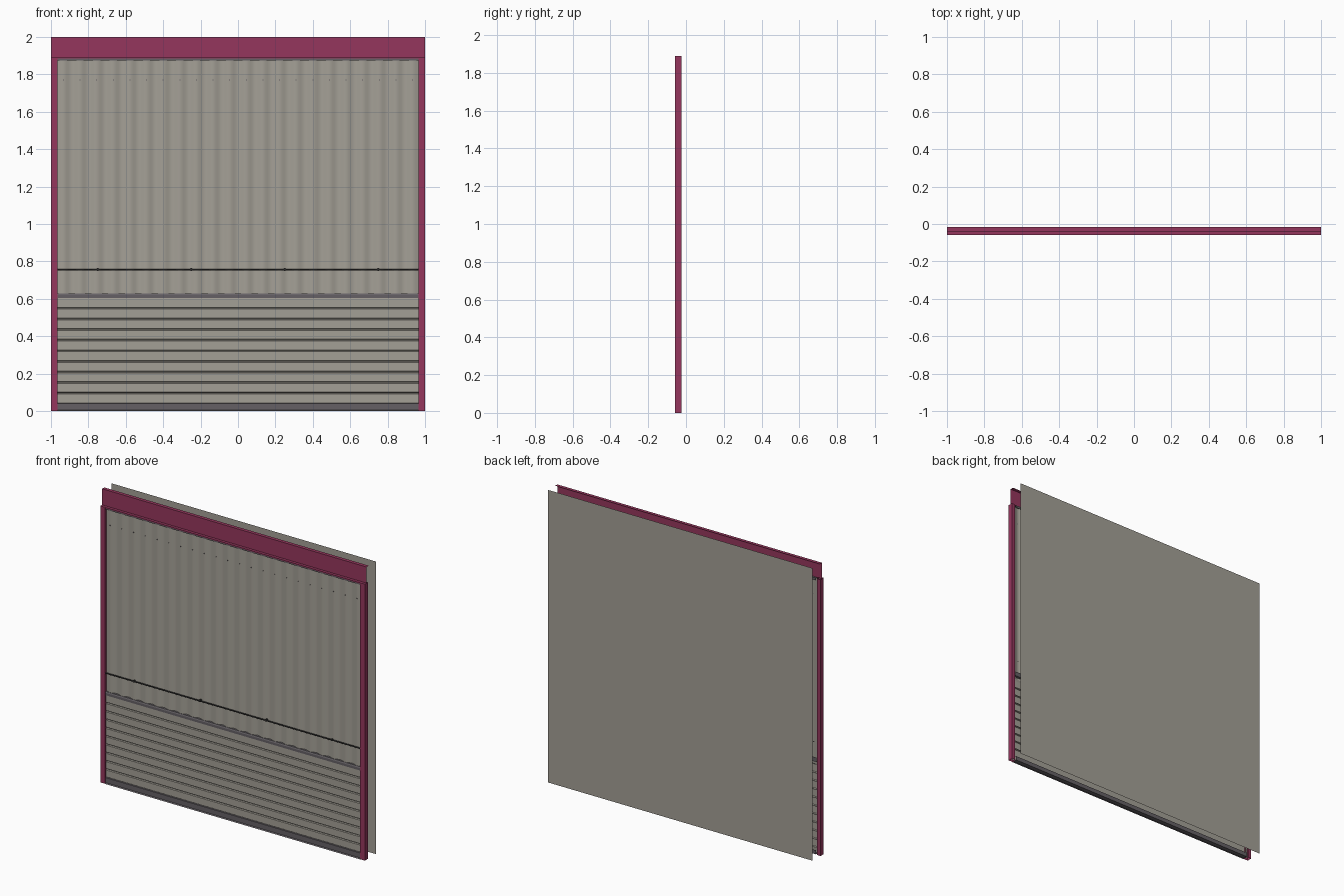
import bpy, bmesh, math

if "Cube" in bpy.data.objects:
    bpy.data.objects.remove(bpy.data.objects["Cube"])

def mat(name, r, g, b):
    m = bpy.data.materials.new(name)
    m.diffuse_color = (r, g, b, 1)
    m.use_nodes = True
    m.node_tree.nodes["Principled BSDF"].inputs["Base Color"].default_value = m.diffuse_color
    return m

PLUM = mat("plum_trim", 0.30, 0.037, 0.11)
GREY = mat("grey_flashing", 0.13, 0.118, 0.13)
STONE = mat("stone_panel", 0.37, 0.35, 0.305)
DARK = mat("dark_rod", 0.03, 0.03, 0.03)

def make(name, bm, material):
    me = bpy.data.meshes.new(name)
    bm.to_mesh(me)
    bm.free()
    ob = bpy.data.objects.new(name, me)
    bpy.context.collection.objects.link(ob)
    me.materials.append(material)
    return ob

def sweep(name, pts, lo, hi, axis, material):
    """Sheet: open profile swept along an axis. Axis x takes (y, z), axis z takes (x, y)."""
    bm = bmesh.new()
    place = (lambda p, t: (t, p[0], p[1])) if axis == "x" else (lambda p, t: (p[0], p[1], t))
    rows = [[bm.verts.new(place(p, t)) for p in pts] for t in (lo, hi)]
    for i in range(len(pts) - 1):
        f = (rows[0][i], rows[0][i + 1], rows[1][i + 1], rows[1][i])
        bm.faces.new(f if axis == "z" else f[::-1])
    return make(name, bm, material)

def rods(name, items, material, sides):
    """Cylinders from (centre, rotation matrix axis, radius, length)."""
    from mathutils import Matrix
    bm = bmesh.new()
    for c, axis, r, length in items:
        m = Matrix.Translation(c) @ Matrix.Rotation(math.pi / 2, 4, axis)
        bmesh.ops.create_cone(bm, cap_ends=True, segments=sides, radius1=r,
                              radius2=r, depth=length, matrix=m)
    return make(name, bm, material)

IN = 0.965      # inner edge of the side trims
Y = -0.043      # middle of the wall panels

# back sheet
sweep("back_sheet", [(0.06, 0), (0.06, 2)], -1, 1, "x", STONE)

# upper panel with vertical corrugations
period, amp, n = 0.0889, 0.0055, 176
wave = [(-0.985 + 1.97 * i / n, 0) for i in range(n + 1)]
wave = [(x, Y + amp * math.cos(2 * math.pi * x / period)) for x, _ in wave]
upper = sweep("upper_corrugated_panel", wave, 0.61, 1.885, "z", STONE)
upper.data.shade_smooth()

# lower panel: ten boards with narrow grooves between
step = 0.0567
boards = [(Y, 0.005)]
for k in range(10):
    z = 0.04 + k * step
    boards += [(-0.040, z - 0.003), (-0.040, z + 0.001), (-0.048, z + 0.004),
               (-0.048, z + step - 0.006)]
boards.append((Y, 0.612))
sweep("lower_board_panel", boards, -0.985, 0.985, "x", STONE)

# plum side trims, open channels
for s, side in ((-1, "left"), (1, "right")):
    prof = [(s * IN, -0.036), (s * IN, -0.058), (s, -0.058), (s, -0.025), (s * 0.975, -0.025)]
    sweep(side + "_side_trim", prof if s > 0 else prof[::-1], 0, 1.89, "z", PLUM)

# plum header flashing with lips
sweep("header_flashing", [(-0.058, 1.884), (-0.058, 1.89), (-0.039, 1.89),
                          (-0.039, 2.0), (-0.015, 2.0)], -1, 1, "x", PLUM)

# grey horizontal flashings
sweep("top_channel", [(-0.052, 1.873), (-0.052, 1.889), (-0.028, 1.889), (-0.028, 1.873)],
      -IN, IN, "x", GREY)
sweep("middle_flashing", [(-0.054, 0.604), (-0.054, 0.62), (-0.050, 0.628), (-0.032, 0.63),
                          (-0.032, 0.66)], -IN, IN, "x", GREY)
sweep("base_flashing", [(-0.06, 0.0), (-0.053, 0.006), (-0.053, 0.04), (-0.045, 0.042)],
      -IN, IN, "x", GREY)
sweep("base_underside", [(-0.025, 0.03), (-0.025, 0.002), (-0.053, 0.002)], -IN, IN, "x", GREY)

# dark rod across the panel with small clips
parts = [((0, -0.052, 0.755), "Y", 0.0045, 2 * IN)]
parts += [((x, -0.050, 0.757), "X", 0.008, 0.014) for x in (-0.75, -0.25, 0.25, 0.75)]
rods("cross_rod", parts, DARK, 10)

# screw row on the corrugation crests
screws = [((period * (k + 0.5), Y - amp - 0.001, 1.77), "X", 0.003, 0.004) for k in range(-11, 11)]
rods("screws", screws, GREY, 6)
